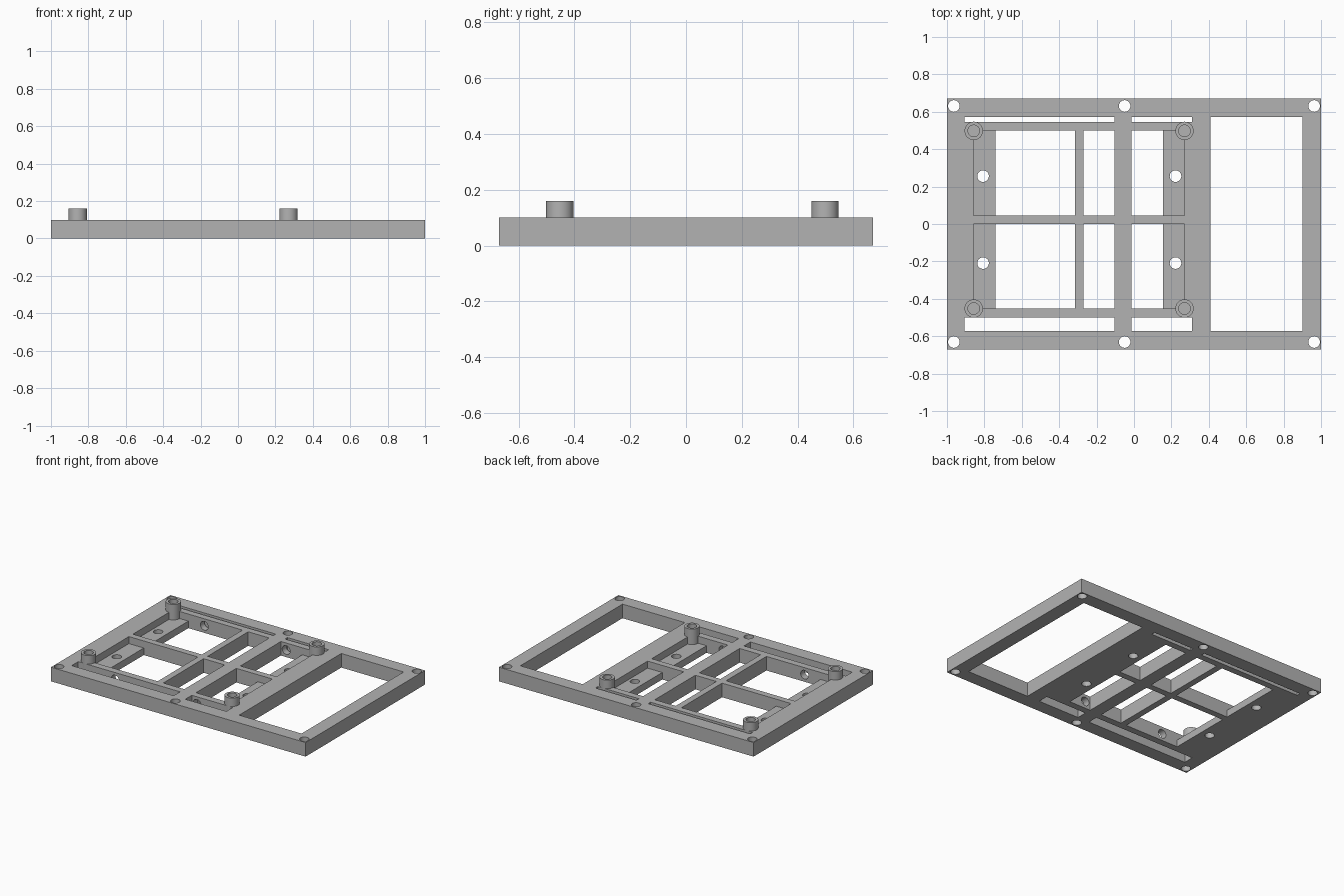
import bpy, bmesh, math
from mathutils import Matrix, Vector

if "Cube" in bpy.data.objects:
    bpy.data.objects.remove(bpy.data.objects["Cube"], do_unlink=True)

grey = bpy.data.materials.new("plain grey")
grey.use_nodes = True
GREY = (0.45, 0.45, 0.45, 1)
grey.diffuse_color = GREY
grey.node_tree.nodes["Principled BSDF"].inputs["Base Color"].default_value = GREY

THICK, FLOOR, BOSS_TOP = 0.10, 0.05, 0.16
HOLE = 0.031


def make(name, bm):
    bmesh.ops.recalc_face_normals(bm, faces=bm.faces)
    mesh = bpy.data.meshes.new(name)
    bm.to_mesh(mesh)
    bm.free()
    mesh.materials.append(grey)
    obj = bpy.data.objects.new(name, mesh)
    bpy.context.collection.objects.link(obj)
    return obj


def box(bm, x, y, z):
    lo, hi = Vector((x[0], y[0], z[0])), Vector((x[1], y[1], z[1]))
    mat = Matrix.Translation((lo + hi) / 2) @ Matrix.Diagonal((*(hi - lo), 1))
    bmesh.ops.create_cube(bm, size=1, matrix=mat)


def rod(bm, start, end, radius):
    a, b = Vector(start), Vector(end)
    turn = (b - a).to_track_quat('Z', 'Y').to_matrix().to_4x4()
    bmesh.ops.create_cone(bm, cap_ends=True, segments=32, radius1=radius, radius2=radius,
                          depth=(b - a).length, matrix=Matrix.Translation((a + b) / 2) @ turn)


def smooth(obj):
    bpy.ops.object.select_all(action='DESELECT')
    obj.select_set(True)
    bpy.context.view_layer.objects.active = obj
    bpy.ops.object.shade_smooth_by_angle(angle=math.radians(30))


# Solid plate
bm = bmesh.new()
box(bm, (-1, 1), (-0.67, 0.67), (0, THICK))
frame = make("frame_plate", bm)

through = (-0.1, 0.3)
rows = [(0.045, 0.50), (-0.452, 0.0)]
boss_x, boss_y = (-0.857, 0.27), (-0.452, 0.498)

# Large side opening, narrow slots and window grid
windows = bmesh.new()
box(windows, (0.41, 0.90), (-0.573, 0.573), through)
for x in [(-0.905, -0.105), (-0.013, 0.31)]:
    box(windows, x, (0.546, 0.573), through)
    box(windows, x, (-0.573, -0.50), through)
for y in rows:
    for x in [(-0.74, -0.315), (-0.27, -0.105), (-0.013, 0.155)]:
        box(windows, x, y, through)

# Sunken ledges beside the windows
ledges = bmesh.new()
for y in rows:
    box(ledges, (-0.857, -0.72), y, (FLOOR, 0.3))
    box(ledges, (0.135, 0.27), y, (FLOOR, 0.3))

# Screw holes, cross holes through the thin bars, and boss sockets
holes = bmesh.new()
for x in (-0.963, -0.05, 0.963):
    for y in (-0.631, 0.631):
        rod(holes, (x, y, -0.1), (x, y, 0.3), HOLE)
for x in (-0.807, 0.222):
    for y in (-0.209, 0.256):
        rod(holes, (x, y, -0.1), (x, y, 0.3), HOLE)
for x in (-0.615, 0.028):
    rod(holes, (x, 0.48, FLOOR), (x, 0.56, FLOOR), HOLE)
    rod(holes, (x, -0.53, FLOOR), (x, -0.43, FLOOR), HOLE)
for x in boss_x:
    for y in boss_y:
        rod(holes, (x, y, FLOOR), (x, y, 0.3), 0.036)

# Cut everything out of the plate, then drop the cutters
cutters = [make("window_cutter", windows), make("ledge_cutter", ledges), make("hole_cutter", holes)]
for cutter in cutters:
    cutter.hide_render = True
    mod = frame.modifiers.new(cutter.name, 'BOOLEAN')
    mod.operation, mod.solver, mod.object = 'DIFFERENCE', 'EXACT', cutter
bpy.context.view_layer.update()
cut = bpy.data.meshes.new_from_object(frame.evaluated_get(bpy.context.evaluated_depsgraph_get()))
frame.modifiers.clear()
frame.data = cut
cut.name = "frame_plate"
for cutter in cutters:
    bpy.data.objects.remove(cutter, do_unlink=True)
smooth(frame)

# Hollow standoff bosses, turned from a ring profile
for side, x in zip(("right", "left"), boss_x):
    for end, y in zip(("front", "back"), boss_y):
        bm = bmesh.new()
        ring = [(0.049, FLOOR), (0.049, BOSS_TOP), (0.031, BOSS_TOP), (0.031, FLOOR)]
        verts = [bm.verts.new((r, 0, z)) for r, z in ring]
        edges = [bm.edges.new((verts[i], verts[i - 1])) for i in range(len(verts))]
        bmesh.ops.spin(bm, geom=verts + edges, cent=(0, 0, 0), axis=(0, 0, 1),
                       angle=math.tau, steps=32)
        bmesh.ops.remove_doubles(bm, verts=bm.verts, dist=0.0001)
        boss = make(f"{end}_{side}_boss", bm)
        boss.location = (x, y, 0)
        smooth(boss)
